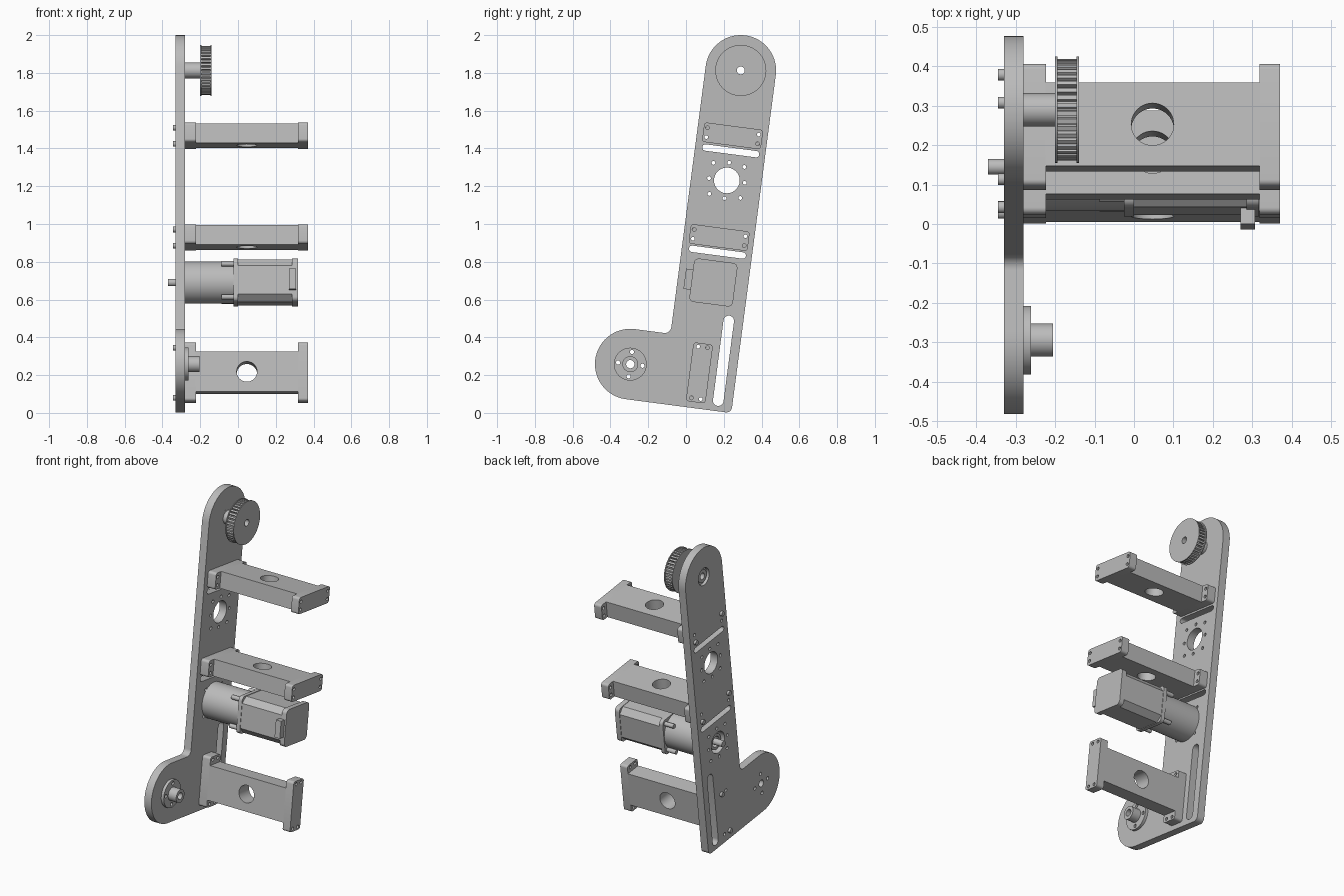
import bpy, bmesh
from math import sin, cos, pi, radians
from mathutils import Matrix

cube = bpy.data.objects.get("Cube")
if cube:
    bpy.data.objects.remove(cube)

metal = bpy.data.materials.new("grey_metal")
metal.use_nodes = True
GREY = (0.5, 0.5, 0.5, 1)
metal.diffuse_color = GREY
metal.node_tree.nodes["Principled BSDF"].inputs["Base Color"].default_value = GREY

# Leaning frame: origin at the upper shaft, y across the plate, z along it
LEAN = Matrix.Translation((0, 0.29, 1.813)) @ Matrix.Rotation(radians(-7.5), 4, 'X')
# Turns a profile drawn in (y, z) so that it is extruded along x
SIDE = Matrix(((0, 0, 1, 0), (1, 0, 0, 0), (0, 1, 0, 0), (0, 0, 0, 1)))


def arc(c, r, a0, a1, n=12):
    angles = [radians(a0 + (a1 - a0) * i / n) for i in range(n + 1)]
    return [(c[0] + r * cos(a), c[1] + r * sin(a)) for a in angles]


def circle(c, r, n=40):
    return arc(c, r, 0, 360, n)[:-1]


def rounded(c, hw, hh, r, n=6):
    """Rectangle with rounded corners; n=1 gives chamfers."""
    pts = []
    for k, (sx, sy) in enumerate([(1, 1), (-1, 1), (-1, -1), (1, -1)]):
        corner = (c[0] + sx * (hw - r), c[1] + sy * (hh - r))
        pts += arc(corner, r, 90 * k, 90 * k + 90, n)
    return pts


def box(c, hw, hh):
    return [(c[0] + sx * hw, c[1] + sy * hh) for sx, sy in [(1, 1), (-1, 1), (-1, -1), (1, -1)]]


def prism(name, loops, d0, d1, frame=LEAN @ SIDE):
    """Extrude an outline (first loop) with holes (other loops) from d0 to d1."""
    cu = bpy.data.curves.new(name, 'CURVE')
    cu.dimensions, cu.fill_mode, cu.extrude = '2D', 'BOTH', (d1 - d0) / 2
    for loop in loops:
        sp = cu.splines.new('POLY')
        sp.points.add(len(loop) - 1)
        for p, (a, b) in zip(sp.points, loop):
            p.co = (a, b, 0, 1)
        sp.use_cyclic_u = True
    ob = bpy.data.objects.new(name, cu)
    bpy.context.collection.objects.link(ob)
    ob.matrix_world = frame @ Matrix.Translation((0, 0, (d0 + d1) / 2))
    bpy.ops.object.select_all(action='DESELECT')
    ob.select_set(True)
    bpy.context.view_layer.objects.active = ob
    bpy.ops.object.convert(target='MESH')
    ob = bpy.context.view_layer.objects.active
    bm = bmesh.new()
    bm.from_mesh(ob.data)
    bmesh.ops.remove_doubles(bm, verts=bm.verts, dist=0.0001)
    bmesh.ops.recalc_face_normals(bm, faces=bm.faces)
    bm.to_mesh(ob.data)
    bm.free()
    ob.data.materials.clear()
    ob.data.materials.append(metal)
    bpy.ops.object.shade_smooth_by_angle(angle=radians(30))
    return ob


def ring_of(c, r, n, start, hole):
    return [circle((c[0] + r * cos(start + 2 * pi * i / n), c[1] + r * sin(start + 2 * pi * i / n)), hole, 16)
            for i in range(n)]


X0, X1 = -0.33, -0.28           # plate faces
TOP, FOOT = (0, 0), (-0.377, -1.618)
SPARE, MOTOR = (0.003, -0.587), (0.003, -1.132)
BARS = {"upper": ((0.002, -0.349), 0), "middle": ((0.002, -0.892), 0), "lower": ((-0.008, -1.616), 1)}
BOLTS = [(-0.137, 0.025), (0.137, -0.025)]
OPEN = [(-0.137, -0.025), (0.137, 0.025)]


def on_bar(p, c, turn):
    a, b = (-p[1], p[0]) if turn else p
    return (c[0] + a, c[1] + b)


# Side plate with its slots and holes
R = 0.187
outline = (arc(TOP, R, 0, 180, 40) + arc((-R - 0.035, FOOT[1] + R + 0.035), 0.035, 0, -90)
           + arc(FOOT, R, 90, 270, 40) + arc((R - 0.03, FOOT[1] - R + 0.03), 0.03, -90, 0))
holes = [circle(TOP, 0.055), circle(FOOT, 0.022)] + ring_of(FOOT, 0.065, 4, 0, 0.011)
holes += [rounded((0.003, v), 0.152, 0.017, 0.0169) for v in (-0.429, -0.97)]
holes.append(rounded((0.11, -1.536), 0.028, 0.241, 0.0279))
for c in (SPARE, MOTOR):
    holes += [circle(c, 0.068)] + ring_of(c, 0.095, 4, 0, 0.01) + ring_of(c, 0.117, 4, pi / 4, 0.01)
for c, turn in BARS.values():
    holes += [circle(on_bar(p, c, turn), 0.01, 16) for p in OPEN]
prism("side_plate", [outline] + holes, X0, X1)

# Cross bars: pierced body, a flange at each end and two bolts
for name, (c, turn) in BARS.items():
    frame = LEAN @ Matrix.Translation((0, *c)) @ Matrix.Rotation(turn * pi / 2, 4, 'X')
    prism(name + "_bar_body", [box((0.0475, 0), 0.2725, 0.107), circle((0.047, 0), 0.054)],
          -0.052, 0.052, frame)
    drilled = [circle(p, 0.01, 16) for p in BOLTS + OPEN]
    for end, a, b in (("inner", X1, -0.223), ("outer", 0.318, 0.37)):
        prism(f"{name}_bar_{end}_flange", [rounded((0, 0), 0.157, 0.052, 0.016)] + drilled, a, b, frame @ SIDE)
    for i, p in enumerate(BOLTS):
        prism(f"{name}_bar_bolt_{i + 1}", [circle(p, 0.0099, 16)], X0, -0.235, frame @ SIDE)
        prism(f"{name}_bar_bolt_head_{i + 1}", [circle(p, 0.015, 16)], -0.345, X0, frame @ SIDE)

# Toothed belt pulley on its hub
TEETH = 40
step = 360 / TEETH
teeth = []
for i in range(TEETH):
    teeth += arc(TOP, 0.129, i * step, (i + 0.55) * step, 1) + arc(TOP, 0.116, (i + 0.65) * step, (i + 0.9) * step, 1)
bore = circle(TOP, 0.021, 24)
prism("pulley_teeth", [teeth, bore], -0.194, -0.146)
for side, a in (("inner", -0.2), ("outer", -0.146)):
    prism(f"pulley_{side}_rim", [circle(TOP, 0.135, 64), bore], a, a + 0.006)
prism("pulley_hub", [circle(TOP, 0.042), bore], -0.32, -0.2)
prism("pulley_bearing", [circle(TOP, 0.0549), circle(TOP, 0.042)], -0.31, X1)

# Flanged hub at the foot
hub_bore = circle(FOOT, 0.022, 24)
prism("foot_hub_flange", [circle(FOOT, 0.087, 48), hub_bore] + ring_of(FOOT, 0.065, 4, 0, 0.011), X1, -0.262)
prism("foot_hub_sleeve", [circle(FOOT, 0.042), hub_bore], -0.262, -0.205)

# Motor: gearbox, square body, end cap, connector and shaft
prism("motor_shaft", [circle(MOTOR, 0.02, 24)], -0.37, X1)
prism("motor_boss", [circle(MOTOR, 0.05), circle(MOTOR, 0.034)], -0.315, X1)
prism("motor_gearbox", [circle(MOTOR, 0.112, 64)], X1, -0.025)
prism("motor_front_flange", [rounded(MOTOR, 0.116, 0.116, 0.026)], -0.025, 0.0)
prism("motor_body", [rounded(MOTOR, 0.113, 0.113, 0.036, 1)], 0.0, 0.285)
prism("motor_end_cap", [rounded(MOTOR, 0.116, 0.116, 0.026)], 0.285, 0.317)
prism("motor_connector", [box((MOTOR[0] - 0.133, MOTOR[1]), 0.02, 0.054)], 0.27, 0.307)
for i in range(4):
    a = pi / 4 + i * pi / 2
    p = (MOTOR[0] + 0.125 * cos(a), MOTOR[1] + 0.125 * sin(a))
    prism(f"motor_screw_{i + 1}", [circle(p, 0.014, 16)], -0.088, -0.025)
